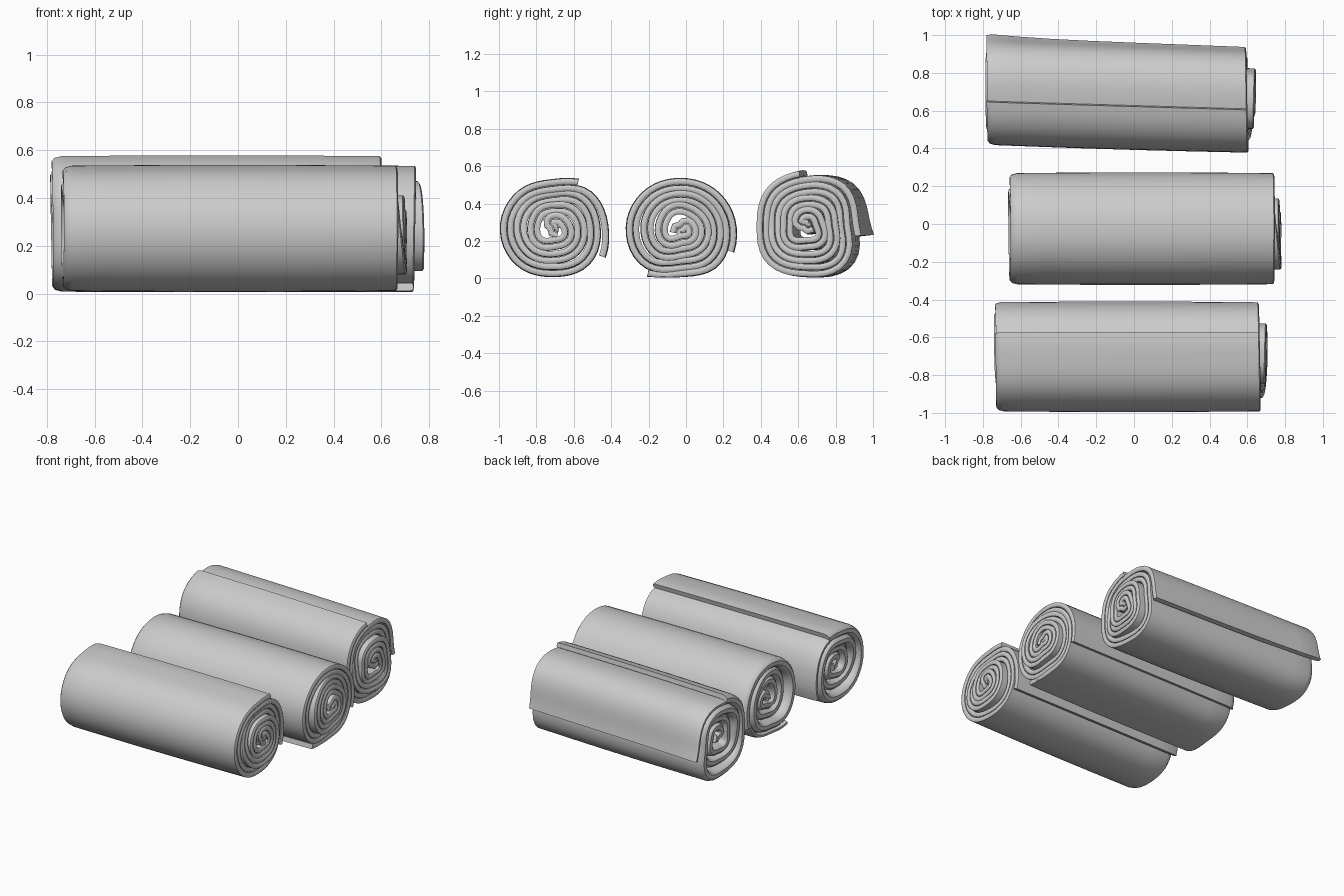
import bpy, bmesh, math
from mathutils import Vector

if "Cube" in bpy.data.objects:
    bpy.data.objects.remove(bpy.data.objects["Cube"])

PITCH = 0.07            # growth per turn of the folded (two-layer) cloth
H = PITCH / 2           # thickness of one layer
TURNS, STEPS = 3.15, 44


def smooth(a, b, v):
    t = min(1, max(0, (v - a) / (b - a)))
    return t * t * (3 - 2 * t)


def ring(samples, phi):
    """Smooth periodic interpolation of radii given every 45 degrees."""
    n = len(samples)
    u = (phi / (2 * math.pi)) % 1 * n
    i, f = int(u) % n, u - int(u)
    a, b, c, d = (samples[(i + k) % n] for k in (-1, 0, 1, 2))
    return b + 0.5 * f * (c - a + f * (2*a - 5*b + 4*c - d + f * (3*(b - c) + d - a)))


def rolled_towel(name, centre, x0, x1, outline, end_deg, tail, telescope, yaw=0, lift=(0, 0)):
    end = math.radians(end_deg)
    # remove the spiral growth from the measured outline
    shape = []
    for k, m in enumerate(outline):
        s = ((math.radians(45 * k) - end) / (2 * math.pi)) % 1
        shape.append(m + PITCH * s - (H if s > 1 - tail else 0))
    mean = sum(shape) / len(shape)

    # spiral centre line, s counts turns inward from the outer edge
    count = int((TURNS + tail) * STEPS)
    ss = [TURNS - (TURNS + tail) * i / count for i in range(count + 1)]
    zero = min(range(count + 1), key=lambda i: abs(ss[i]))
    path = []
    for s in ss:
        phi = end + 2 * math.pi * s
        fade = 1 - 0.75 * max(0, s) / TURNS
        r = mean + (ring(shape, phi) - mean) * fade - PITCH * s - H
        r += 0.005 * smooth(1, 2.5, s) * math.sin(3 * phi + s)
        path.append(Vector((r * math.cos(phi), r * math.sin(phi))))
    # crumpled start crossing the core
    p = path[0]
    q = Vector((p.y, -p.x))
    core = [p * -0.75 + q * 0.35, p * -0.4 - q * 0.1, p * 0.1 + q * 0.05, p * 0.6 - q * 0.15]
    path, ss, zero = core + path, [TURNS] * 4 + ss, zero + 4

    bm = bmesh.new()

    def sweep(section, lo, hi):
        rows = []
        for i in range(lo, hi + 1):
            t = (path[min(i + 1, len(path) - 1)] - path[max(i - 1, 0)]).normalized()
            n = Vector((-t.y, t.x))
            shift = telescope * smooth(1.1, 1.6, ss[i]) + 0.006 * math.sin(5 * ss[i])
            u = max(0, -ss[i] / tail)
            row = []
            for x, off in section:
                far = (x1 - x) / (x1 - x0)
                up = (lift[0] + (lift[1] - lift[0]) * far ** 4) * u * u
                c = path[i] + n * (off + up)
                c *= 1 + 0.014 * (math.sin(math.pi * far) - 0.5)   # slight belly
                row.append(bm.verts.new((x + shift, centre[0] + c.x + yaw * x,
                                         max(0.006, centre[1] + c.y))))
            rows.append(row)
        m = len(section)
        for a, b in zip(rows, rows[1:]):
            for j in range(m):
                k = (j + 1) % m
                bm.faces.new((a[j], a[k], b[k], b[j]))
        bm.faces.new(rows[0])
        bm.faces.new(rows[-1][::-1])

    h, g = H * 0.98, 0.002
    mids = [x1 + (x0 - x1) * f for f in (0.2, 0.4, 0.6, 0.75, 0.88)]

    def run(off):
        return [(x, off) for x in mids]

    # folded cloth: closed bend at -x, two open edges at +x
    fold = [(x1 - .006, h), *run(h), (x0 + .04, h), (x0 + .012, .8 * h), (x0, .4 * h),
            (x0, -.4 * h), (x0 + .012, -.8 * h), (x0 + .04, -h), *run(-h)[::-1],
            (x1 - .006, -h), (x1, -.75 * h), (x1, -.3 * h), (x1 - .006, -g),
            *run(-g), (x0 + .05, -g), (x0 + .05, g), *run(g)[::-1],
            (x1 - .006, g), (x1, .3 * h), (x1, .75 * h)]
    sweep(fold, 0, zero)
    # inner layer runs on as a single-layer tail
    single = [(x1 - .006, 0), *run(0), (x0 + .03, 0), (x0 + .004, -.25 * h),
              (x0 + .004, -.7 * h), (x0 + .03, -h), *run(-h)[::-1],
              (x1 - .006, -h), (x1, -.7 * h), (x1, -.3 * h)]
    sweep(single, zero, len(path) - 1)

    bmesh.ops.recalc_face_normals(bm, faces=bm.faces)
    me = bpy.data.meshes.new(name)
    bm.to_mesh(me)
    bm.free()
    ob = bpy.data.objects.new(name, me)
    bpy.context.collection.objects.link(ob)
    bpy.ops.object.select_all(action='DESELECT')
    ob.select_set(True)
    bpy.context.view_layer.objects.active = ob
    bpy.ops.object.shade_smooth_by_angle(angle=math.radians(40))


# three rolled towels, front to back
rolled_towel("front_rolled_towel", (-0.71, 0.27), -0.735, 0.665,
             [.29, .28, .26, .273, .285, .282, .262, .28], 60, 0.25, 0.036, lift=(.012, .012))
rolled_towel("middle_rolled_towel", (-0.03, 0.272), -0.66, 0.74,
             [.30, .277, .263, .277, .295, .295, .265, .288], -27, 0.27, 0.034)
rolled_towel("back_rolled_towel", (0.655, 0.282), -0.78, 0.60,
             [.275, .305, .265, .29, .26, .29, .275, .31], 97, 0.30, 0.04,
             yaw=-0.03, lift=(.02, .05))
